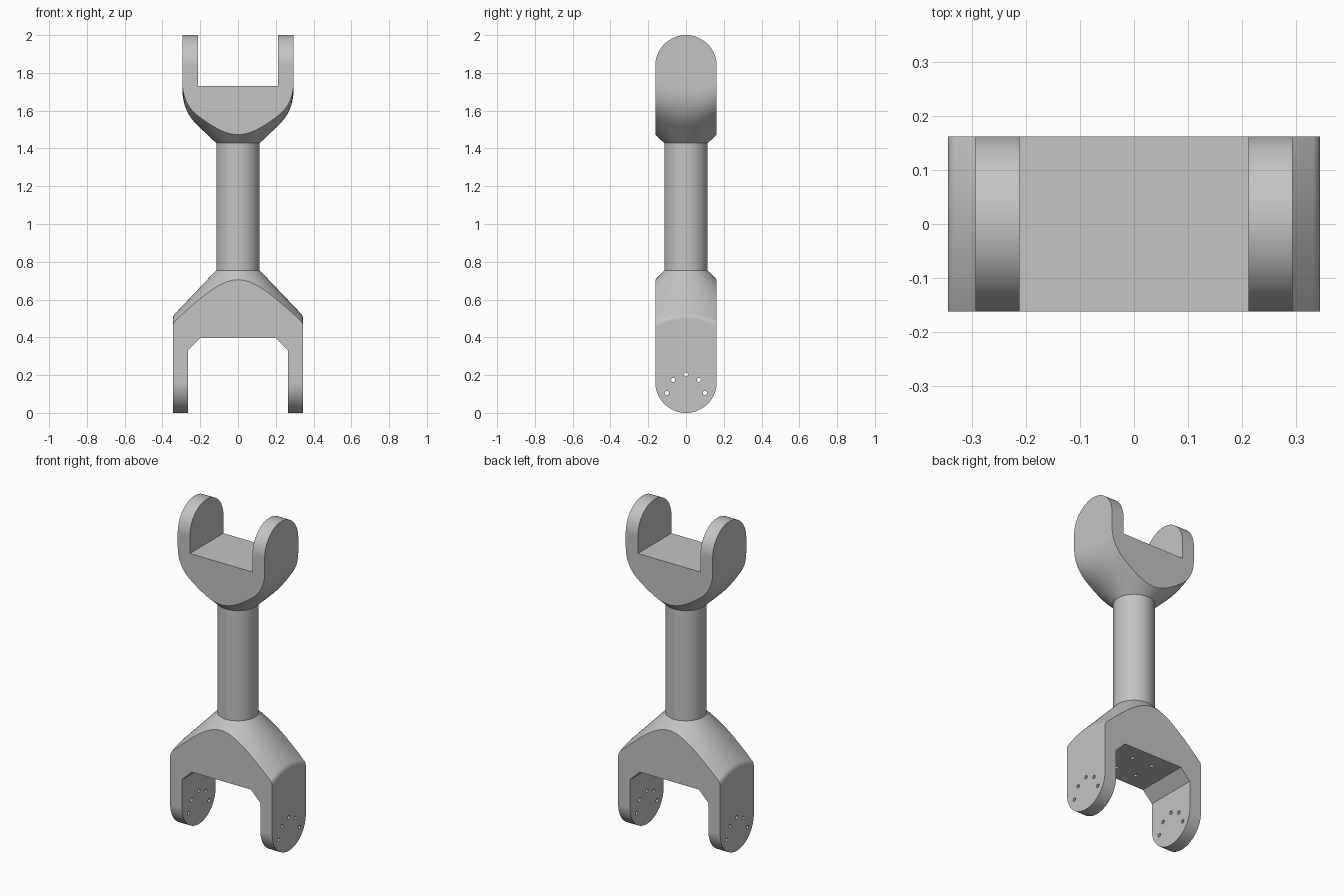
import bpy, bmesh, math
from mathutils import Matrix

if "Cube" in bpy.data.objects:
    bpy.data.objects.remove(bpy.data.objects["Cube"], do_unlink=True)

HALF = 0.1625                            # half thickness of the forks
NECK = HALF * math.sin(math.radians(45))  # tube radius

grey = bpy.data.materials.new("light_grey")
grey.use_nodes = True
grey.diffuse_color = (0.55, 0.55, 0.55, 1)
grey.node_tree.nodes["Principled BSDF"].inputs["Base Color"].default_value = (0.55, 0.55, 0.55, 1)


def make_object(name, bm):
    bmesh.ops.recalc_face_normals(bm, faces=bm.faces[:])
    mesh = bpy.data.meshes.new(name)
    bm.to_mesh(mesh)
    bm.free()
    obj = bpy.data.objects.new(name, mesh)
    bpy.context.collection.objects.link(obj)
    return obj


def activate(obj):
    bpy.ops.object.select_all(action="DESELECT")
    obj.select_set(True)
    bpy.context.view_layer.objects.active = obj


def finish(obj):
    obj.data.materials.clear()
    obj.data.materials.append(grey)
    activate(obj)
    bpy.ops.object.shade_smooth_by_angle(angle=math.radians(30))
    weighted = obj.modifiers.new("even_shading", "WEIGHTED_NORMAL")
    weighted.keep_sharp = True


def cylinder(bm, radius, depth, matrix, sides):
    bmesh.ops.create_cone(bm, cap_ends=True, segments=sides, radius1=radius,
                          radius2=radius, depth=depth, matrix=matrix)


def fork(name, outer, inner, neck_h, slope, fillet_h, fillet_x, leg_holes, flip):
    """Fork with its leg tips at height 0 and a conical shoulder up to the neck."""
    def cone(x, y):
        return neck_h - slope * (math.hypot(x, y) - NECK)

    def half_section(y):
        tip = HALF - math.sqrt(max(0, HALF ** 2 - y ** 2))
        pts = list(inner) + [(inner[-1][0], tip), (outer, tip)]
        # rounded corner between the flat leg side and the cone
        corner, x2 = cone(outer, y), outer - fillet_x
        a, b, c = (outer, corner - fillet_h), (outer, corner), (x2, cone(x2, y))
        for i in range(9):
            t = i / 8
            pts.append(tuple((1 - t) ** 2 * a[k] + 2 * t * (1 - t) * b[k] + t * t * c[k]
                             for k in range(2)))
        # conical shoulder up to the neck
        x_neck = math.sqrt(max(0, NECK ** 2 - y ** 2))
        for i in range(1, 15):
            x = x2 + (x_neck - x2) * i / 14
            pts.append((x, min(neck_h, cone(x, y))))
        return pts

    bm = bmesh.new()
    rings = []
    for i in range(73):
        y = HALF * math.sin(math.radians(-90 + 2.5 * i))
        right = half_section(y)
        full = right + [(-x, h) for x, h in reversed(right)]
        rings.append([bm.verts.new((x, y, h)) for x, h in full])
    count = len(rings[0])
    for r, s in zip(rings, rings[1:]):
        for j in range(count):
            k = (j + 1) % count
            bm.faces.new((r[j], r[k], s[k], s[j]))
    bm.faces.new(rings[0])
    bm.faces.new(reversed(rings[-1]))
    bmesh.ops.remove_doubles(bm, verts=bm.verts[:], dist=1e-5)
    place = Matrix.Translation((0, 0, 2)) @ Matrix.Rotation(math.pi, 4, "X") if flip else Matrix()
    bm.transform(place)
    obj = make_object(name, bm)

    # screw holes through both legs and into the floor
    cut = bmesh.new()
    for y, h in leg_holes:
        for side in {-1, 1}:
            if y or side > 0:
                cylinder(cut, 0.011, 1, Matrix.Translation((0, y * side, h))
                         @ Matrix.Rotation(math.pi / 2, 4, "Y"), 16)
    for x in (-0.069, 0.069):
        for y in (-0.069, 0.069):
            cylinder(cut, 0.011, 0.16, Matrix.Translation((x, y, inner[0][1])), 16)
    cut.transform(place)
    cutter = make_object(name + "_holes", cut)
    cutter.hide_render = True
    mod = obj.modifiers.new("holes", "BOOLEAN")
    mod.operation, mod.solver, mod.object = "DIFFERENCE", "EXACT", cutter
    activate(obj)
    bpy.ops.object.modifier_apply(modifier=mod.name)
    bpy.data.objects.remove(cutter, do_unlink=True)
    finish(obj)


# Wide lower fork with chamfered inside corners
fork("lower_fork", 0.345, [(0.2, 0.397), (0.265, 0.332)], 0.755, 1.05, 0.02, 0.013,
     [(0, 0.203), (0.068, 0.175), (0.1, 0.105)], False)

# Narrow upper fork with a square inside corner
fork("upper_fork", 0.294, [(0.212, 0.27)], 0.572, 0.95, 0.11, 0.08,
     [(0, 0.18), (0.1, 0.18), (0.1, 0.083)], True)

# Round tube joining the forks
tube = bmesh.new()
cylinder(tube, NECK, 0.69, Matrix.Translation((0, 0, 1.0915)), 72)
finish(make_object("connecting_tube", tube))
